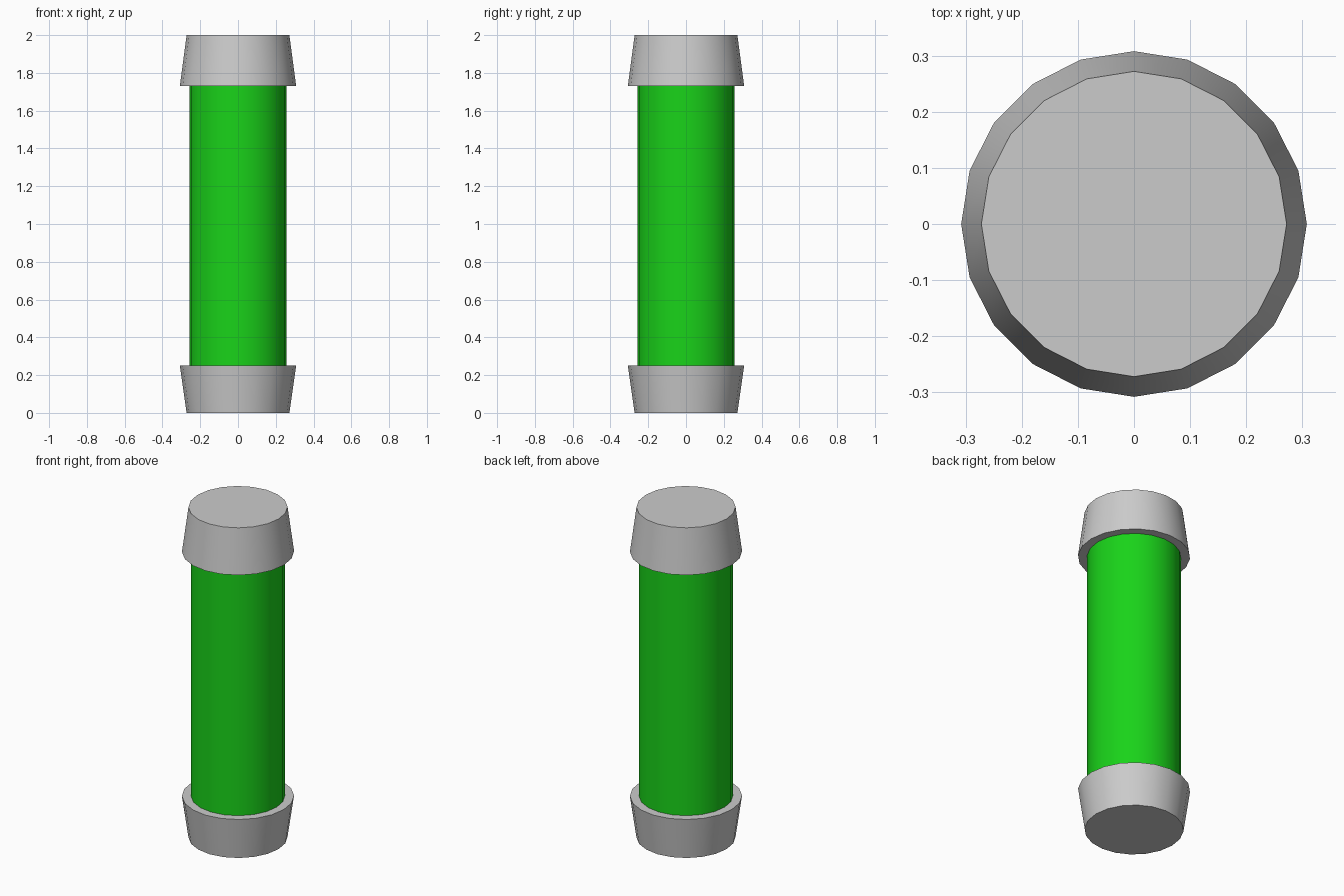
import bpy, math

if "Cube" in bpy.data.objects:
    bpy.data.objects.remove(bpy.data.objects["Cube"])

SIDES = 20


def tapered(name, r_bottom, r_top, z0, z1):
    """Round 20-sided part between two heights, one vertex on the +x axis."""
    bpy.ops.mesh.primitive_cone_add(vertices=SIDES, radius1=r_bottom, radius2=r_top,
                                    depth=z1 - z0, location=(0, 0, (z0 + z1) / 2))
    obj = bpy.context.object
    obj.name = name
    bpy.ops.object.shade_smooth_by_angle(angle=math.radians(30))
    return obj


# Grey end caps, each flaring towards the middle
tapered("bottom_cap", 0.272, 0.308, 0.0, 0.25)
tapered("top_cap", 0.308, 0.272, 1.73, 2.0)

# Green tube, seated slightly into both caps
tube = tapered("tube", 0.258, 0.258, 0.24, 1.74)
green = bpy.data.materials.new("green")
green.diffuse_color = (0.01, 0.65, 0.01, 1)
green.use_nodes = True
green.node_tree.nodes["Principled BSDF"].inputs["Base Color"].default_value = green.diffuse_color
tube.data.materials.append(green)
